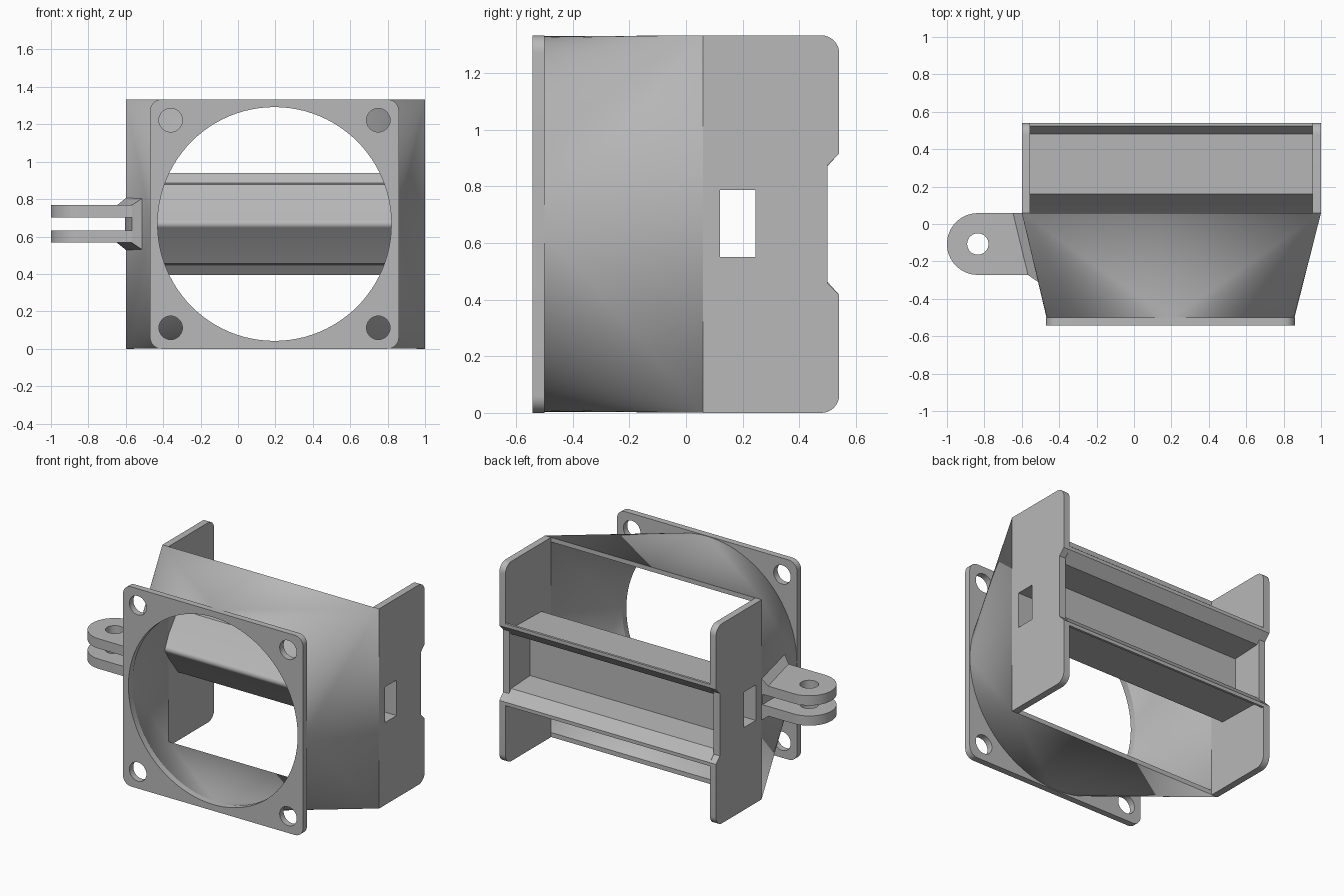
import bpy, bmesh
from math import sin, cos, pi, radians
from mathutils import Matrix

cube = bpy.data.objects.get("Cube")
if cube:
    bpy.data.objects.remove(cube, do_unlink=True)

grey = bpy.data.materials.new("light_grey")
grey.use_nodes = True
grey.diffuse_color = (0.48, 0.48, 0.48, 1)
grey.node_tree.nodes["Principled BSDF"].inputs["Base Color"].default_value = (0.48, 0.48, 0.48, 1)

CX, CZ = 0.195, 0.667      # centre of the round opening
TOP = 1.333


def finish(name, bm):
    bmesh.ops.remove_doubles(bm, verts=bm.verts, dist=0.0002)
    bmesh.ops.recalc_face_normals(bm, faces=bm.faces)
    mesh = bpy.data.meshes.new(name)
    bm.to_mesh(mesh)
    bm.free()
    mesh.materials.clear()
    mesh.materials.append(grey)
    obj = bpy.data.objects.new(name, mesh)
    bpy.context.collection.objects.link(obj)
    bpy.ops.object.select_all(action='DESELECT')
    obj.select_set(True)
    bpy.context.view_layer.objects.active = obj
    bpy.ops.object.shade_smooth_by_angle(angle=radians(30))
    return obj


def arc(cx, cy, r, start, end, n):
    return [(cx + r * cos(radians(start + (end - start) * i / n)),
             cy + r * sin(radians(start + (end - start) * i / n))) for i in range(n + 1)]


def circle(cx, cy, r, n):
    return arc(cx, cy, r, 0, 360, n)[:-1]


def rect(x0, x1, y0, y1):
    return [(x0, y0), (x1, y0), (x1, y1), (x0, y1)]


# Profile axes: flat (x, y), facing the front (x, z), facing the side (y, z)
FLAT = Matrix.Identity(3)
FRONT = Matrix(((1, 0, 0), (0, 0, -1), (0, 1, 0)))
SIDE = Matrix(((0, 0, 1), (1, 0, 0), (0, 1, 0)))


def prism(name, loops, axes, low, high):
    """Extrude an outline, with inner loops as holes, between two levels."""
    curve = bpy.data.curves.new(name, 'CURVE')
    curve.dimensions = '2D'
    curve.fill_mode = 'BOTH'
    curve.extrude = (high - low) / 2
    for loop in loops:
        spline = curve.splines.new('POLY')
        spline.points.add(len(loop) - 1)
        for p, (u, v) in zip(spline.points, loop):
            p.co = (u, v, 0, 1)
        spline.use_cyclic_u = True
    temp = bpy.data.objects.new(name, curve)
    bpy.context.collection.objects.link(temp)
    deps = bpy.context.evaluated_depsgraph_get()
    mesh = bpy.data.meshes.new_from_object(temp.evaluated_get(deps))
    bm = bmesh.new()
    bm.from_mesh(mesh)
    bpy.data.objects.remove(temp, do_unlink=True)
    bpy.data.curves.remove(curve)
    bpy.data.meshes.remove(mesh)
    offset = axes.col[2] * ((low + high) / 2)
    if axes is FRONT:
        offset = -offset
    for v in bm.verts:
        v.co = axes @ v.co + offset
    return finish(name, bm)


def hull(name, points):
    bm = bmesh.new()
    for p in points:
        bm.verts.new(p)
    bmesh.ops.convex_hull(bm, input=bm.verts)
    return finish(name, bm)


# Fan flange with the round opening and four screw holes
x0, x1, r = CX - 0.665, CX + 0.665, 0.06
outline = (arc(x1 - r, TOP - r, r, 0, 90, 8) + arc(x0 + r, TOP - r, r, 90, 180, 8)
           + arc(x0 + r, r, r, 180, 270, 8) + arc(x1 - r, r, r, 270, 360, 8))
screws = [circle(CX + sx * 0.555, CZ + sz * 0.555, 0.063, 32) for sx in (-1, 1) for sz in (-1, 1)]
prism("fan_flange", [outline, circle(CX, CZ, 0.625, 96)] + screws, FRONT, -0.542, -0.5)


# Duct shell blending the round opening into the rectangular rear
def duct_rings(radius, half_x, half_z):
    front, rear = [], []
    for q, (sx, sz) in enumerate(((1, 1), (-1, 1), (-1, -1), (1, -1))):
        for u, v in arc(CX, CZ, radius, q * 90, q * 90 + 90, 24):
            front.append((u, -0.5, v))
            rear.append((CX + 0.005 + sx * half_x, 0.06, CZ + sz * half_z))
    return front, rear


bm = bmesh.new()
of, orr = duct_rings(0.663, 0.8, 0.666)
nf, nr = duct_rings(0.625, 0.755, 0.636)
rings = [[bm.verts.new(p) for p in ring] for ring in (of, orr, nr, nf)]
count = len(of)
for k in range(4):
    a, b = rings[k], rings[(k + 1) % 4]
    for i in range(count):
        j = (i + 1) % count
        bm.faces.new((a[i], a[j], b[j], b[i]))
finish("duct_shell", bm)

# Side plates with rounded rear corners, a rear notch and a window
lower = [(0.06, 0)] + arc(0.478, 0.063, 0.063, -90, 0, 8) + [(0.541, 0.417), (0.5, 0.458)]
plate = lower + [(y, TOP - z) for y, z in reversed(lower)]
window = rect(0.12, 0.245, 0.55, 0.787)
for name, a, b in (("right_side_plate", -0.6, -0.555), ("left_side_plate", 0.955, 1.0)):
    prism(name, [plate, window], SIDE, a, b)

# Cross trough: pointed rounded nose, hollow core, open back with flared lips
upper = arc(0.035, 0, 0.028, 180, 128, 5)
upper += [(0.16, 0.21), (0.48, 0.218), (0.525, 0.273), (0.541, 0.273),
          (0.541, 0.25), (0.48, 0.182), (0.28, 0.172)]
section = [(y, CZ + h) for y, h in upper] + [(y, CZ - h) for y, h in reversed(upper[1:])]
prism("cross_trough", [section, window], SIDE, -0.556, 0.956)

# Hinge prongs with a pin hole
for name, z in (("lower_prong", 0.568), ("upper_prong", 0.703)):
    tongue = arc(-0.835, -0.107, 0.165, 90, 270, 32) + [(-0.56, -0.272), (-0.605, -0.1), (-0.605, 0.058)]
    prism(name, [tongue, circle(-0.835, -0.107, 0.057, 32)], FLAT, z, z + 0.065)

# Flared hinge base, split by the slot
outer = ((-0.648, 0.058), (-0.568, -0.272))
inner = ((-0.595, 0.058), (-0.505, -0.315))
for name, s in (("lower_hinge_base", -1), ("upper_hinge_base", 1)):
    hull(name, [(x, y, CZ + s * h) for x, y in outer for h in (0.035, 0.1)]
         + [(x, y, CZ + s * h) for x, y in inner for h in (0.035, 0.142)])
web = [(-0.605, 0.058), (-0.605, -0.12), outer[1]] + list(inner)
hull("hinge_web", [(x, y, CZ + h) for x, y in web for h in (-0.036, 0.036)])
